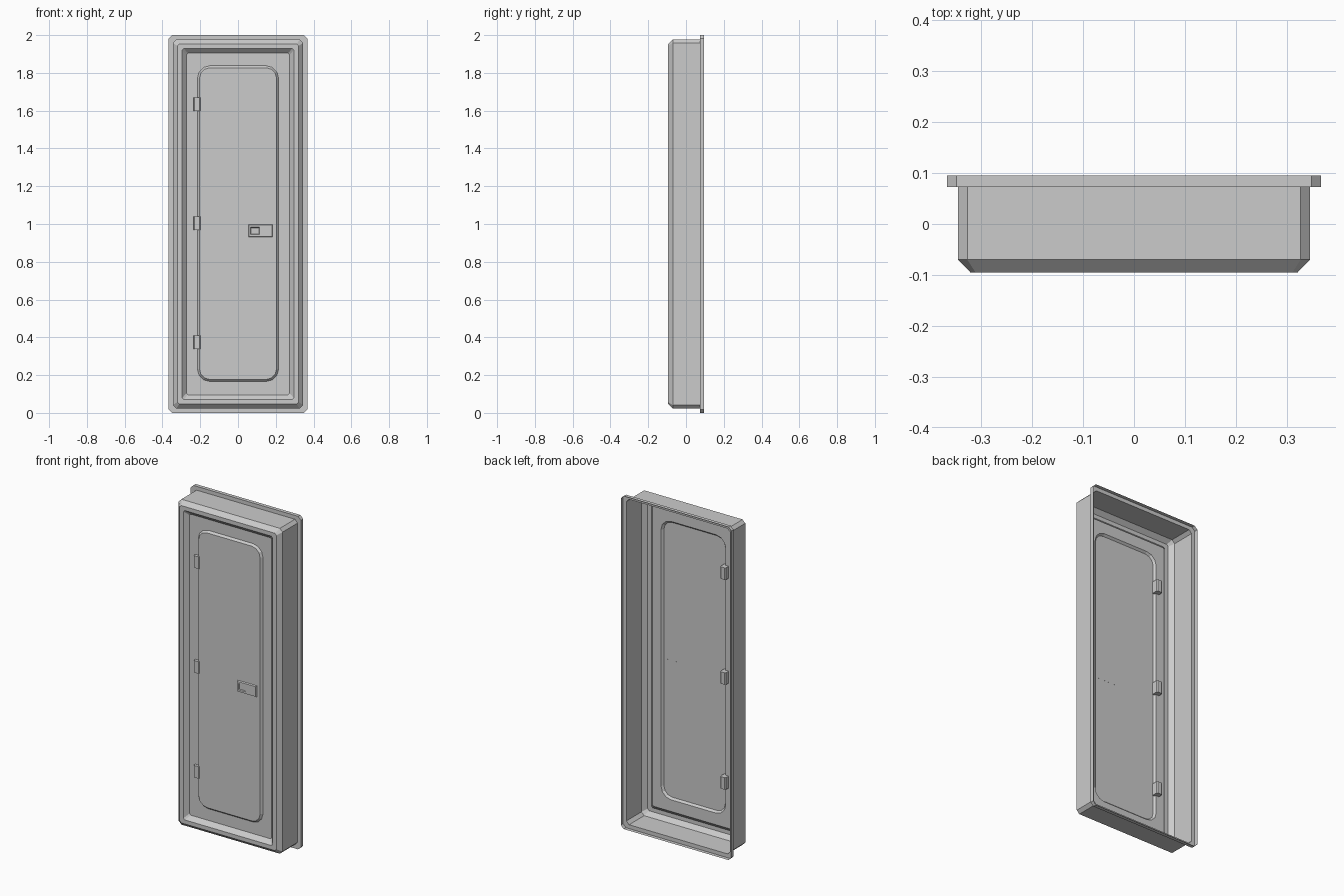
import bpy, bmesh
from math import cos, sin, pi

if "Cube" in bpy.data.objects:
    bpy.data.objects.remove(bpy.data.objects["Cube"])


def ring(cx, cz, hx, hz, y, r=0.0, segs=0):
    """Rectangle facing the front as four corners: sharp (0 segs), chamfered (1) or rounded (more)."""
    corners = []
    for k, (sx, sz) in enumerate([(1, 1), (-1, 1), (-1, -1), (1, -1)]):
        ox, oz = cx + sx * (hx - r), cz + sz * (hz - r)
        angles = [(k + (i / segs if segs else 0)) * pi / 2 for i in range(segs + 1)]
        if segs:
            corners.append([(ox + r * cos(a), y, oz + r * sin(a)) for a in angles])
        else:
            corners.append([(ox, y, oz)])
    return corners


def loft(name, rings, back_cap=True):
    """Skin the rings from back to front and cap the front."""
    bm = bmesh.new()
    loops = [[[bm.verts.new(p) for p in c] for c in r] for r in rings]
    for a, b in zip(loops, loops[1:]):
        for k in range(4):
            ac, bc, an, bn = a[k], b[k], a[(k + 1) % 4], b[(k + 1) % 4]
            bm.faces.new([ac[-1], an[0], bn[0], bc[-1]])
            if len(ac) == len(bc):
                for i in range(len(ac) - 1):
                    bm.faces.new([ac[i], ac[i + 1], bc[i + 1], bc[i]])
            else:
                bm.faces.new(ac + bc[::-1])
    bm.faces.new([v for c in loops[-1] for v in c])
    if back_cap:
        bm.faces.new([v for c in loops[0] for v in c][::-1])
    mesh = bpy.data.meshes.new(name)
    bm.to_mesh(mesh)
    bm.free()
    obj = bpy.data.objects.new(name, mesh)
    bpy.context.collection.objects.link(obj)
    return obj


# Open-backed shell: flange, frame, recessed door and raised panel
frame_steps = [  # half width, half height, y, corner chamfer
    (0.367, 1.000, 0.095, 0.019),
    (0.367, 1.000, 0.073, 0.019),
    (0.345, 0.977, 0.073, 0.018),
    (0.345, 0.977, -0.070, 0.018),
    (0.321, 0.953, -0.095, 0.010),
    (0.296, 0.929, -0.095, 0.008),
    (0.272, 0.904, -0.070, 0.008),
]
shell = [ring(0, 1, hx, hz, y, r, 1) for hx, hz, y, r in frame_steps]
shell += [ring(0, 1.002, 0.215, 0.836, -0.070, 0.066, 3),
          ring(0, 1.002, 0.204, 0.825, -0.082, 0.055, 3)]
loft("door_and_frame", shell, back_cap=False)

# Hinges: blocks with chamfered upright edges, passing through the door
for i, z in enumerate((0.375, 1.005, 1.635)):
    steps = [(0.013, -0.040), (0.0185, -0.046), (0.0185, -0.083), (0.0135, -0.088)]
    loft(f"hinge_{i + 1}", [ring(-0.216, z, hx, 0.036, y) for hx, y in steps])

# Latch plate with a small finger recess
loft("latch_plate", [
    ring(0.119, 0.964, 0.064, 0.034, -0.081),
    ring(0.119, 0.964, 0.060, 0.030, -0.090),
    ring(0.089, 0.964, 0.024, 0.019, -0.090),
    ring(0.089, 0.964, 0.021, 0.016, -0.084),
])
